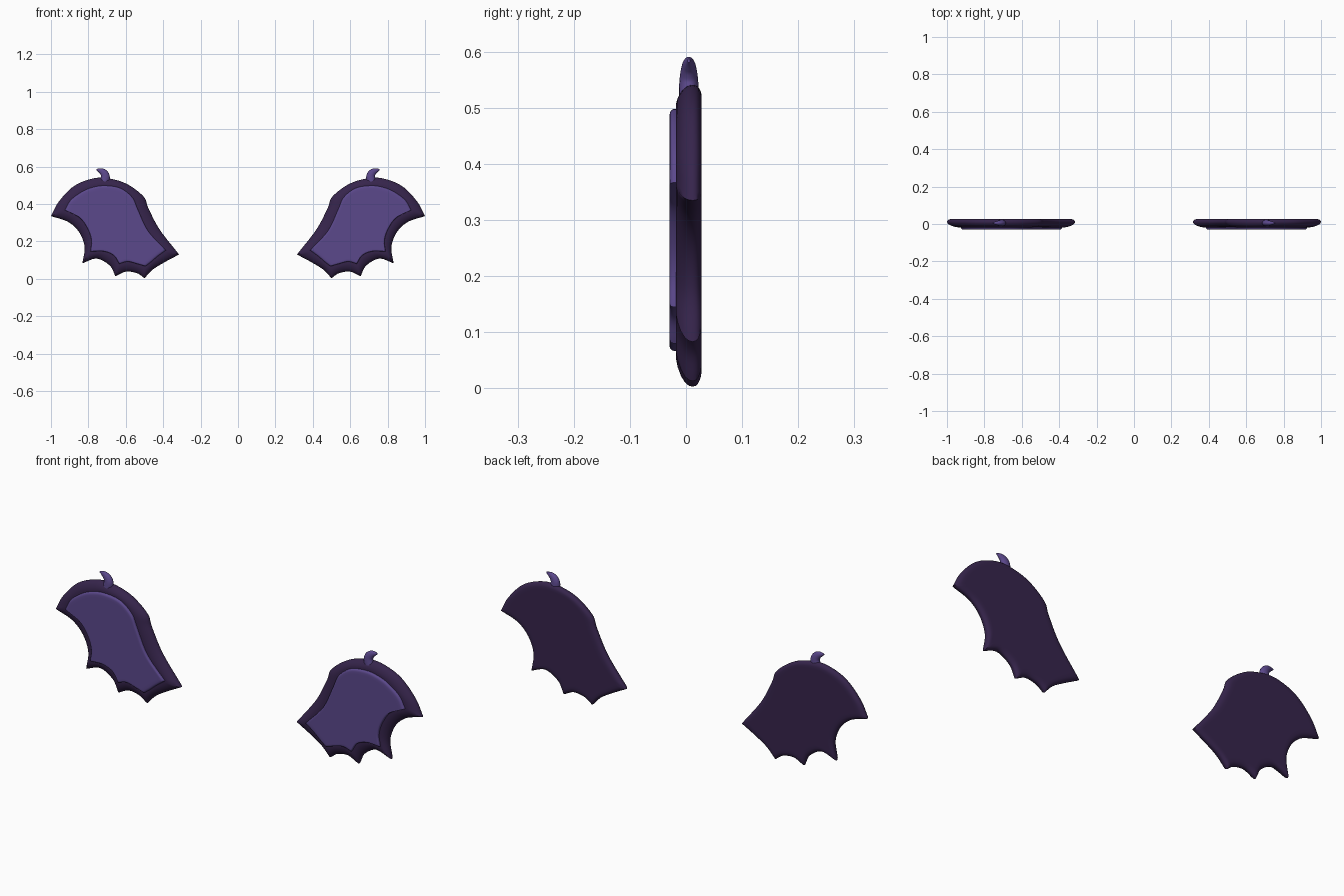
import bpy, bmesh, math
from mathutils import Vector

cube = bpy.data.objects.get("Cube")
if cube:
    bpy.data.objects.remove(cube, do_unlink=True)


def material(name, rgb):
    m = bpy.data.materials.new(name)
    m.use_nodes = True
    m.diffuse_color = (*rgb, 1)
    bsdf = m.node_tree.nodes["Principled BSDF"]
    bsdf.inputs["Base Color"].default_value = (*rgb, 1)
    bsdf.inputs["Roughness"].default_value = 0.6
    return m


DARK = material("dark purple", (0.037, 0.018, 0.072))
VIOLET = material("violet", (0.105, 0.065, 0.26))


def spline(points, steps=6):
    """Smooth curve through the points, without its last point."""
    p = [Vector(q) for q in points]
    p = [2 * p[0] - p[1]] + p + [2 * p[-1] - p[-2]]
    out = []
    for a, b, c, d in zip(p, p[1:], p[2:], p[3:]):
        for i in range(steps):
            t = i / steps
            out.append(0.5 * (2 * b + (c - a) * t + (2 * a - 5 * b + 4 * c - d) * t * t
                              + (3 * b - a - 3 * c + d) * t ** 3))
    return out


def outline(sections):
    """Closed outline whose sections meet in sharp corners."""
    out = []
    for s, nxt in zip(sections, sections[1:] + sections[:1]):
        out += spline(s + [nxt[0]])
    return out


def loft(name, rings, mat, side):
    """Skin a stack of closed rings, cap both ends, mirror by side."""
    bm = bmesh.new()
    loops = [[bm.verts.new((side * v[0], v[1], v[2])) for v in r] for r in rings]
    n = len(loops[0])
    for a, b in zip(loops, loops[1:]):
        for i in range(n):
            j = (i + 1) % n
            bm.faces.new((a[i], a[j], b[j], b[i]))
    bm.faces.new(loops[0])
    bm.faces.new(loops[-1])
    bmesh.ops.recalc_face_normals(bm, faces=bm.faces[:])
    me = bpy.data.meshes.new(name)
    bm.to_mesh(me)
    bm.free()
    me.materials.append(mat)
    ob = bpy.data.objects.new(name, me)
    bpy.context.collection.objects.link(ob)
    bpy.ops.object.select_all(action="DESELECT")
    ob.select_set(True)
    bpy.context.view_layer.objects.active = ob
    bpy.ops.object.shade_smooth_by_angle(angle=math.radians(50))


# Wing edge: arched top, lower inner edge, then three scallops
EDGE = outline([
    [(1.0, .335), (.96, .41), (.885, .49), (.80, .53), (.715, .54), (.60, .51),
     (.505, .44), (.48, .38), (.42, .265)],
    [(.315, .13), (.39, .09), (.455, .05)],
    [(.50, .003), (.54, .03), (.60, .038)],
    [(.655, .013), (.685, .07), (.755, .108)],
    [(.832, .083), (.82, .17), (.85, .25), (.91, .305)],
])
# Raised panel edge, point for point inside the wing edge
PANEL = outline([
    [(.925, .367), (.895, .42), (.835, .465), (.78, .488), (.715, .498), (.63, .485),
     (.565, .435), (.535, .37), (.48, .255)],
    [(.385, .153), (.43, .12), (.465, .09)],
    [(.495, .067), (.54, .08), (.59, .092)],
    [(.635, .08), (.665, .125), (.72, .147)],
    [(.79, .145), (.783, .20), (.80, .26), (.845, .325)],
])
CENTRE = sum(PANEL, Vector((0, 0))) / len(PANEL)


def blend(t, y):
    return [(v.x, y, v.y) for v in (a.lerp(b, t) for a, b in zip(EDGE, PANEL))]


def shrunk(s, y):
    return [(v.x, y, v.y) for v in (CENTRE + (p - CENTRE) * s for p in PANEL)]


def claw_rings():
    path = spline([(.715, .51), (.709, .548), (.724, .572), (.752, .584)], 5)
    path.append(Vector((.757, .584)))
    rings = []
    for i, p in enumerate(path):
        d = (path[min(i + 1, len(path) - 1)] - path[max(i - 1, 0)]).normalized()
        t = i / (len(path) - 1)
        r = .025 * math.sqrt(max(1 - t ** 1.8, .02))
        ring = []
        for k in range(16):
            a = math.tau * k / 16
            q = p + Vector((-d.y, d.x)) * r * math.cos(a)
            ring.append((q.x, .005 + .72 * r * math.sin(a), q.y))
        rings.append(ring)
    return rings


for label, side in (("left", 1), ("right", -1)):
    # Wing body: rounded rim, flat back
    profile = [(.7, .028), (.42, .028), (.25, .026), (.1, .022), (.03, .018), (0, .012),
               (.03, .005), (.12, -.002), (.3, -.009), (.55, -.015), (.8, -.018), (1, -.018)]
    loft(label + "_wing", [blend(t, y) for t, y in profile], DARK, side)
    # Raised membrane panel with a soft edge
    steps = [(1, -.012), (1, -.022), (.992, -.026), (.975, -.0285), (.95, -.0295), (.9, -.0295)]
    loft(label + "_panel", [shrunk(s, y) for s, y in steps], VIOLET, side)
    # Hooked claw on the top edge
    loft(label + "_claw", claw_rings(), VIOLET, side)
